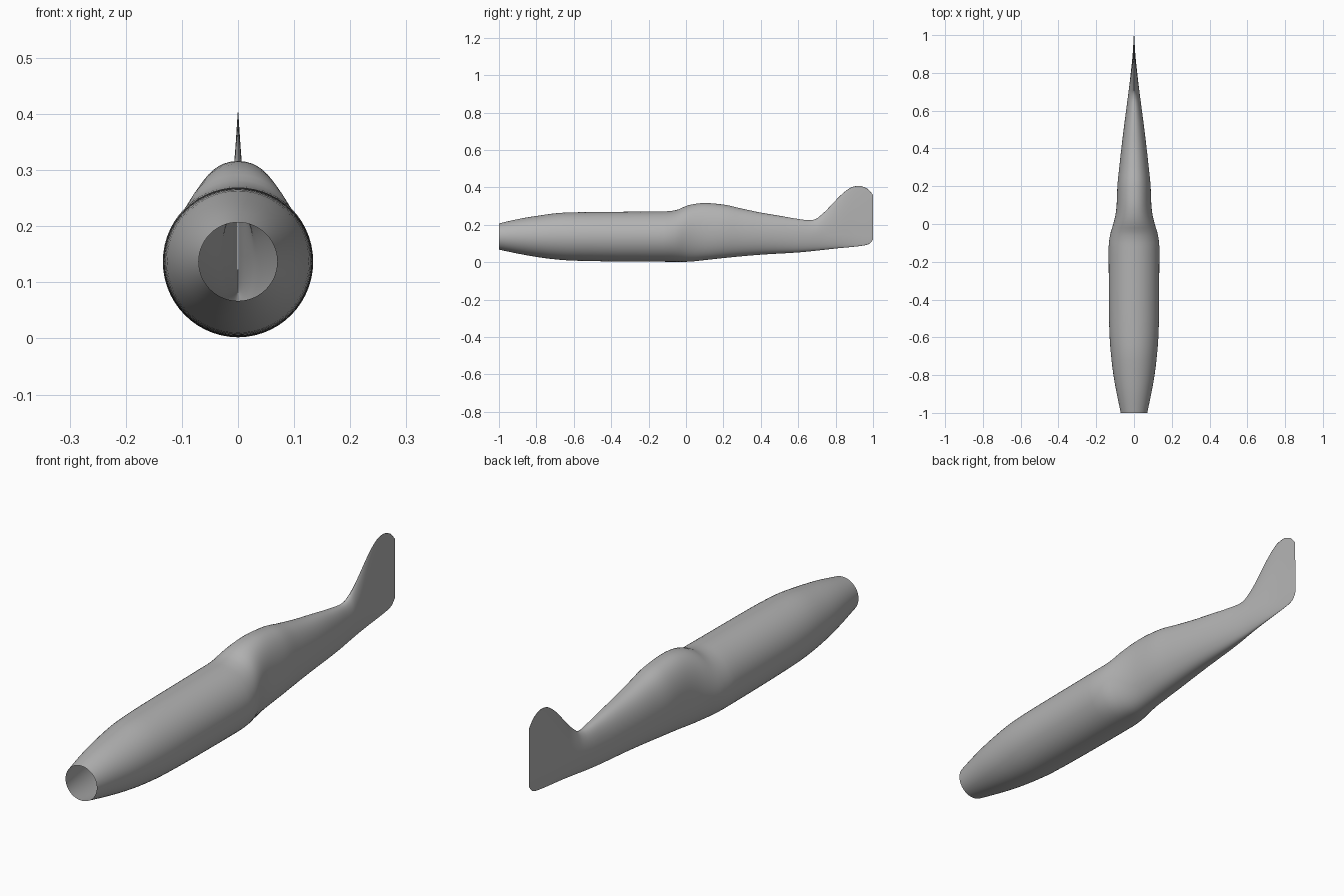
import bpy, bmesh, math

if "Cube" in bpy.data.objects:
    bpy.data.objects.remove(bpy.data.objects["Cube"])

# Side and plan outlines of the fuselage as (y, value)
TOP = [(-1, .207), (-.9, .230), (-.8, .247), (-.65, .265), (-.5, .268), (-.1, .272), (-.05, .279),
       (0, .300), (.05, .312), (.1, .316), (.2, .308), (.3, .286), (.4, .265), (.5, .248), (.6, .231),
       (.66, .224), (.69, .229), (.72, .250), (.86, .385), (.895, .404), (.925, .408), (.97, .392), (1, .36)]
BOTTOM = [(-1, .067), (-.9, .046), (-.8, .028), (-.7, .015), (-.6, .008), (-.3, .003), (0, .002),
          (.1, .011), (.2, .022), (.4, .040), (.6, .052), (.8, .073), (.95, .089), (.98, .098), (1, .12)]
WIDTH = [(-1, .070), (-.9, .091), (-.8, .109), (-.7, .121), (-.6, .129), (-.5, .132), (-.12, .134),
         (-.06, .127), (0, .110), (.05, .098), (.1, .092), (.2, .088), (.3, .078), (.4, .067),
         (.5, .055), (.6, .042), (.7, .029), (.8, .017), (.9, .007), (1, .001)]


def smooth_curve(pts, y):
    """Cubic interpolation that does not overshoot the points."""
    n = len(pts)
    slope = [(pts[i + 1][1] - pts[i][1]) / (pts[i + 1][0] - pts[i][0]) for i in range(n - 1)]

    def tangent(i):
        if i == 0 or i == n - 1:
            return slope[0 if i == 0 else -1]
        a, b = slope[i - 1], slope[i]
        return 0 if a * b <= 0 else 2 * a * b / (a + b)

    i = max(k for k in range(n - 1) if pts[k][0] <= y + 1e-9)
    (y0, v0), (y1, v1) = pts[i], pts[i + 1]
    h = y1 - y0
    t = (y - y0) / h
    return ((2 * t**3 - 3 * t**2 + 1) * v0 + (t**3 - 2 * t**2 + t) * h * tangent(i)
            + (3 * t**2 - 2 * t**3) * v1 + (t**3 - t**2) * h * tangent(i + 1))


def ease(a, b, y):
    t = min(1, max(0, (y - a) / (b - a)))
    return t * t * (3 - 2 * t)


# Stations, closer together around the canopy and the fin
stations = [-1 + .04 * i for i in range(22)] + [-.12 + .02 * i for i in range(39)]
stations += [.66 + .01 * i for i in range(34)] + [.995, 1]
SIDES = 56

# Fuselage: open-ended loft that pinches into the tail fin
bm = bmesh.new()
rings = []
for y in stations:
    top, bottom, width = (smooth_curve(c, y) for c in (TOP, BOTTOM, WIDTH))
    fin = ease(.62, .76, y)
    centre = (top + bottom) / 2 * (1 - fin) + .145 * fin
    tall = ease(-.1, .08, y) * (1 - fin)
    ring = []
    for k in range(SIDES):
        a = 2 * math.pi * k / SIDES
        c, s = math.cos(a), math.sin(a)
        # upper half narrows into the fin, the cabin section is slightly squarer
        power = 1 + .5 * fin if s > 0 else 1
        power -= .1 * tall
        x = math.copysign(width * abs(c) ** power, c)
        z = centre + s * (top - centre if s > 0 else centre - bottom)
        ring.append(bm.verts.new((x, y, z)))
    rings.append(ring)
for r0, r1 in zip(rings, rings[1:]):
    for k in range(SIDES):
        j = (k + 1) % SIDES
        bm.faces.new((r0[k], r0[j], r1[j], r1[k]))
bmesh.ops.recalc_face_normals(bm, faces=bm.faces)
mesh = bpy.data.meshes.new("fuselage")
bm.to_mesh(mesh)
bm.free()
mesh.shade_smooth()
fuselage = bpy.data.objects.new("fuselage", mesh)
bpy.context.collection.objects.link(fuselage)

# Plain grey skin
grey = bpy.data.materials.new("grey skin")
grey.diffuse_color = (.45, .45, .45, 1)
grey.use_nodes = True
grey.node_tree.nodes["Principled BSDF"].inputs["Base Color"].default_value = grey.diffuse_color
mesh.materials.append(grey)
